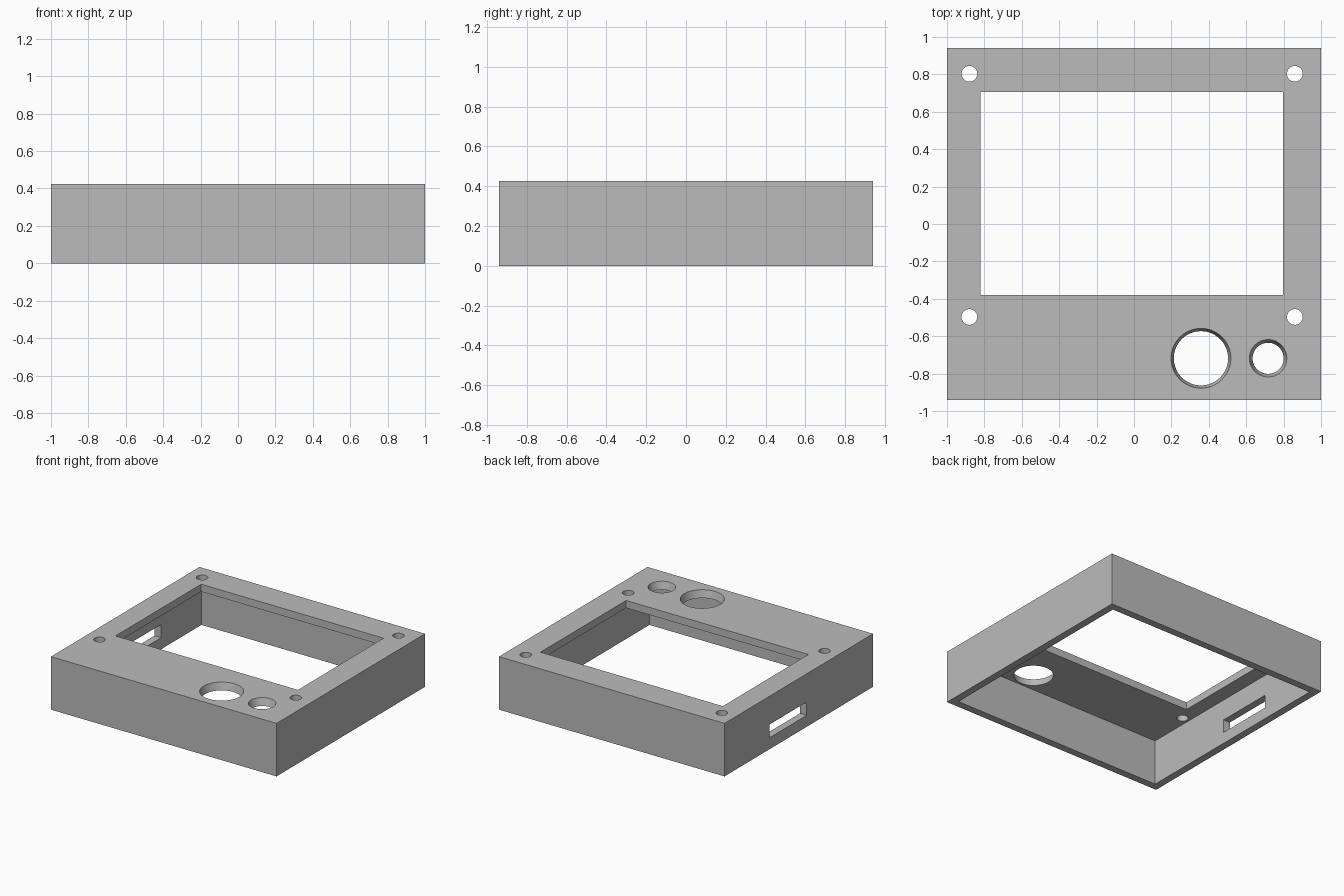
import bpy
import math

cube = bpy.data.objects.get("Cube")
if cube:
    bpy.data.objects.remove(cube, do_unlink=True)

# Overall sizes
WIDTH, DEPTH, HEIGHT, WALL = 2.0, 1.88, 0.425, 0.06
EPS = 0.02

grey = bpy.data.materials.new("plain grey")
grey.use_nodes = True
colour = (0.5, 0.5, 0.5, 1)
grey.diffuse_color = colour
grey.node_tree.nodes["Principled BSDF"].inputs["Base Color"].default_value = colour


def box(name, low, high):
    """Box between two opposite corners."""
    bpy.ops.mesh.primitive_cube_add(
        size=1, location=[(a + b) / 2 for a, b in zip(low, high)])
    obj = bpy.context.object
    obj.name = name
    obj.scale = [b - a for a, b in zip(low, high)]
    bpy.ops.object.transform_apply(location=True, rotation=False, scale=True)
    obj.data.materials.append(grey)
    return obj


def hole(name, x, y, bottom_radius, top_radius):
    """Round cutter through the top plate, flaring to the given top radius."""
    slope = (top_radius - bottom_radius) / WALL
    bpy.ops.mesh.primitive_cone_add(
        vertices=64,
        radius1=bottom_radius - slope * EPS,
        radius2=top_radius + slope * EPS,
        depth=WALL + 2 * EPS,
        location=(x, y, HEIGHT - WALL / 2))
    obj = bpy.context.object
    obj.name = name
    obj.data.materials.append(grey)
    return obj


def cut(target, cutter):
    """Subtract the cutter and remove it."""
    cutter.hide_render = True
    mod = target.modifiers.new(cutter.name, "BOOLEAN")
    mod.operation = "DIFFERENCE"
    mod.solver = "EXACT"
    mod.object = cutter
    bpy.context.view_layer.objects.active = target
    bpy.ops.object.modifier_apply(modifier=mod.name)
    bpy.data.objects.remove(cutter, do_unlink=True)


# Outer shell, open at the bottom
hx, hy = WIDTH / 2, DEPTH / 2
housing = box("enclosure_lid", (-hx, -hy, 0), (hx, hy, HEIGHT))
cut(housing, box("cavity", (-hx + WALL, -hy + WALL, -EPS),
                 (hx - WALL, hy - WALL, HEIGHT - WALL)))

# Display window
cut(housing, box("display_window", (-0.82, -0.38, HEIGHT - WALL - EPS),
                 (0.797, 0.705, HEIGHT + EPS)))

# Cable slot in the side wall
cut(housing, box("cable_slot", (-hx - EPS, -0.10, 0.092),
                 (-hx + WALL + EPS, 0.37, 0.198)))

# Screw holes around the window
for x in (-0.88, 0.86):
    for y in (-0.497, 0.803):
        cut(housing, hole("screw_hole", x, y, 0.042, 0.042))

# Tapered control holes
cut(housing, hole("large_control_hole", 0.358, -0.718, 0.145, 0.16))
cut(housing, hole("small_control_hole", 0.717, -0.718, 0.083, 0.1))

# Smooth hole walls, sharp box edges
bpy.ops.object.select_all(action="DESELECT")
housing.select_set(True)
bpy.context.view_layer.objects.active = housing
bpy.ops.object.shade_smooth_by_angle(angle=math.radians(30))
